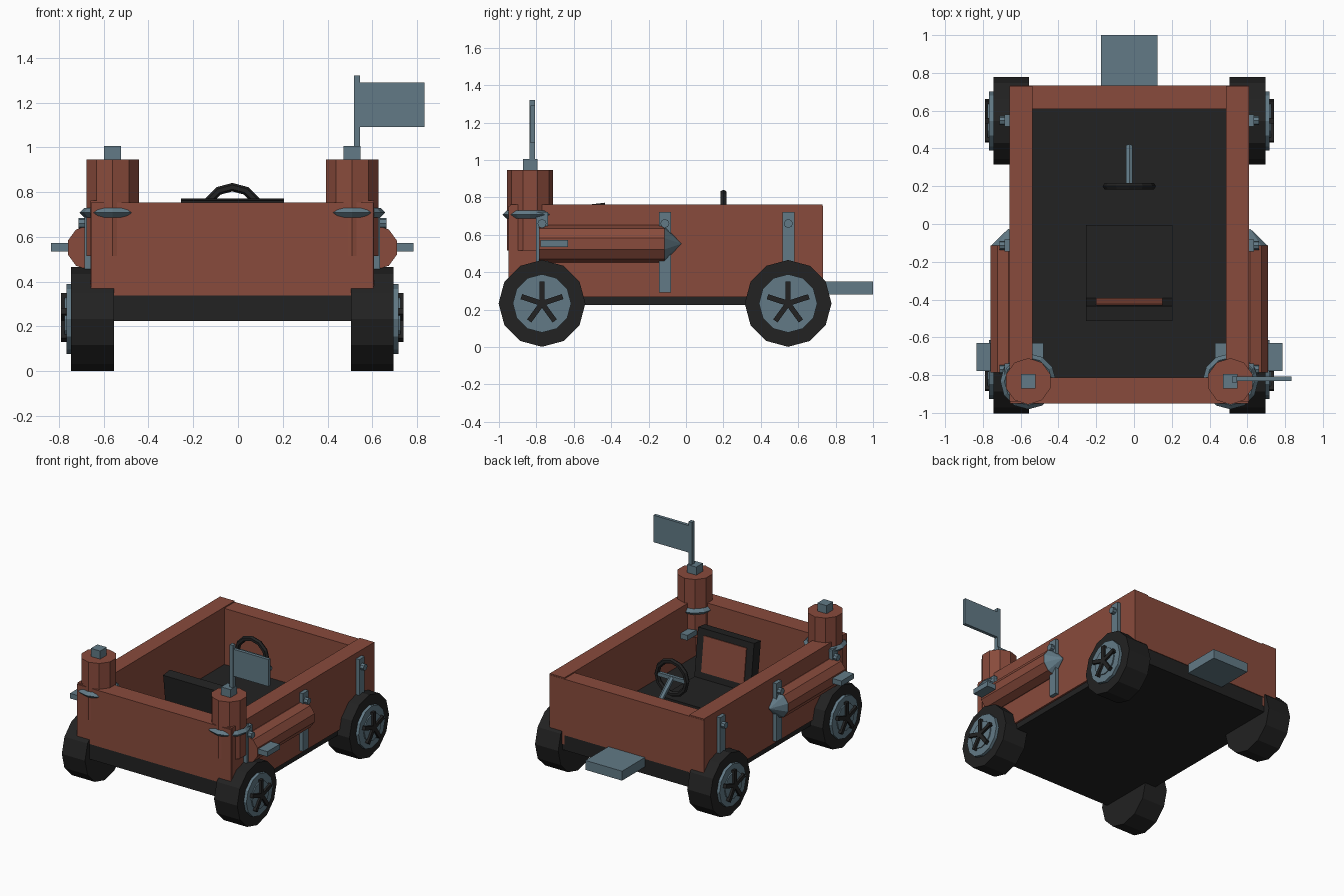
import bpy, bmesh, math
from mathutils import Matrix, Vector

if "Cube" in bpy.data.objects:
    bpy.data.objects.remove(bpy.data.objects["Cube"])

CX = -0.025  # car centreline


def material(name, rgb):
    m = bpy.data.materials.new(name)
    m.diffuse_color = (*rgb, 1)
    m.use_nodes = True
    m.node_tree.nodes["Principled BSDF"].inputs["Base Color"].default_value = m.diffuse_color
    return m


RED = material("terracotta", (0.25, 0.07, 0.045))
BLUE = material("slate blue", (0.122, 0.195, 0.24))
BLACK = material("charcoal", (0.016, 0.016, 0.016))


def finish(name, bm, mat):
    bmesh.ops.recalc_face_normals(bm, faces=bm.faces)
    me = bpy.data.meshes.new(name)
    bm.to_mesh(me)
    bm.free()
    me.materials.append(mat)
    ob = bpy.data.objects.new(name, me)
    bpy.context.collection.objects.link(ob)
    return ob


def box(name, mat, xr, yr, zr, rot=None):
    """Box given by its ranges, optionally turned about its own centre."""
    bm = bmesh.new()
    r = (xr, yr, zr)
    c = Vector([(a + b) / 2 for a, b in r])
    size = Matrix.Diagonal([abs(b - a) for a, b in r] + [1])
    bmesh.ops.create_cube(bm, size=1, matrix=Matrix.Translation(c) @ (rot or Matrix()) @ size)
    return finish(name, bm, mat)


def cyl(name, mat, p, q, r1, r2=None, n=12, phase=0):
    """Cylinder or cone from point p to point q."""
    p, q = Vector(p), Vector(q)
    bm = bmesh.new()
    turn = (q - p).to_track_quat('Z', 'Y').to_matrix().to_4x4()
    bmesh.ops.create_cone(bm, cap_ends=True, segments=n, radius1=r1,
                          radius2=r1 if r2 is None else r2, depth=(q - p).length,
                          matrix=Matrix.Translation((p + q) / 2) @ turn @ Matrix.Rotation(phase, 4, 'Z'))
    bmesh.ops.remove_doubles(bm, verts=bm.verts, dist=1e-5)
    return finish(name, bm, mat)


def torus(name, mat, c, R, r, n, m, rot=(0, 0, 0)):
    bpy.ops.mesh.primitive_torus_add(location=c, rotation=rot, major_radius=R, minor_radius=r,
                                     major_segments=n, minor_segments=m)
    ob = bpy.context.object
    ob.name = name
    ob.data.materials.append(mat)
    return ob


# Tub: floor and four walls
box("floor", BLACK, (CX - 0.62, CX + 0.62), (-0.948, 0.728), (0.225, 0.338))
for label, s in (("right", 1), ("left", -1)):
    box(label + "_side_wall", RED, (CX + s * 0.513, CX + s * 0.633), (-0.94, 0.73), (0.268, 0.763))
box("front_wall", RED, (CX - 0.631, CX + 0.631), (-0.95, -0.813), (0.338, 0.754))
box("back_wall", RED, (CX - 0.631, CX + 0.631), (0.608, 0.732), (0.338, 0.754))
box("tow_step", BLUE, (CX - 0.15, CX + 0.15), (0.70, 1.0), (0.28, 0.35))

for label, s in (("right", 1), ("left", -1)):
    def X(d):
        return CX + s * d

    # Wheels with hub discs and five spokes
    for end, y in (("front", -0.77), ("back", 0.546)):
        w, z = f"{label}_{end}_", 0.233
        cyl(w + "tyre", BLACK, (X(0.53), y, z), (X(0.72), y, z), 0.232)
        cyl(w + "hub", BLUE, (X(0.70), y, z), (X(0.742), y, z), 0.156)
        cyl(w + "hub_centre", BLUE, (X(0.70), y, z), (X(0.75), y, z), 0.1)
        for k in range(5):
            a = k * math.tau / 5
            rot = Matrix.Rotation(a, 4, 'X')
            c = Vector((X(0.75), y, z)) + rot @ Vector((0, 0, 0.058))
            box(f"{w}spoke_{k + 1}", BLACK, (c.x - 0.015, c.x + 0.015),
                (c.y - 0.014, c.y + 0.014), (c.z - 0.058, c.z + 0.058), rot)

    # Straps with bolts down the side
    for k, y in enumerate((-0.77, -0.113, 0.547)):
        box(f"{label}_strap_{k + 1}", BLUE, (X(0.62), X(0.66)), (y - 0.032, y + 0.032), (0.292, 0.722))
        cyl(f"{label}_bolt_{k + 1}", BLUE, (X(0.64), y, 0.66), (X(0.688), y, 0.66), 0.024, n=8)

    # Side barrel with pointed rear cap, and the bracket through the wall
    cyl(label + "_barrel", RED, (X(0.64), -0.785, 0.552), (X(0.64), -0.115, 0.552), 0.1, n=10)
    cyl(label + "_barrel_cap", BLUE, (X(0.64), -0.117, 0.552), (X(0.64), -0.025, 0.552), 0.1, 0, n=10)
    box(label + "_bracket", BLUE, (X(0.455), X(0.81)), (-0.777, -0.63), (0.535, 0.573))

    # Front post with ring and cap block
    x, y = X(0.535), -0.833
    cyl(label + "_post", RED, (x, y, 0.515), (x, y, 0.946), 0.123, n=10)
    torus(label + "_post_ring", BLUE, (x, y, 0.708), 0.126, 0.022, 12, 4)
    box(label + "_post_cap", BLUE, (x - 0.038, x + 0.038), (y - 0.038, y + 0.038), (0.94, 1.006))

# Flag on the right post
box("flag_pole", BLUE, (0.518, 0.545), (-0.838, -0.808), (1.0, 1.32))
box("flag", BLUE, (0.54, 0.833), (-0.832, -0.808), (1.09, 1.29))

# Seat with a leaning backrest and coloured pad
box("seat", BLACK, (CX - 0.23, CX + 0.23), (-0.46, -0.005), (0.335, 0.42))
lean = Matrix.Rotation(math.radians(7), 4, 'X')
box("backrest", BLACK, (CX - 0.23, CX + 0.23), (-0.49, -0.41), (0.375, 0.768), lean)
pad = lean @ Vector((0, 0.042, 0.02)) + Vector((0, -0.45, 0.5715))
box("backrest_pad", RED, (CX - 0.175, CX + 0.175), (pad.y - 0.004, pad.y + 0.004),
    (pad.z - 0.13, pad.z + 0.13), lean)

# Steering wheel, crossbar and column
torus("steering_wheel", BLACK, (CX, 0.2, 0.70), 0.122, 0.019, 12, 6, (math.pi / 2, 0, 0))
box("steering_crossbar", BLUE, (CX - 0.11, CX + 0.11), (0.188, 0.212), (0.686, 0.714))
cyl("steering_column", BLUE, (CX, 0.2, 0.70), (CX, 0.41, 0.52), 0.02, n=6)
